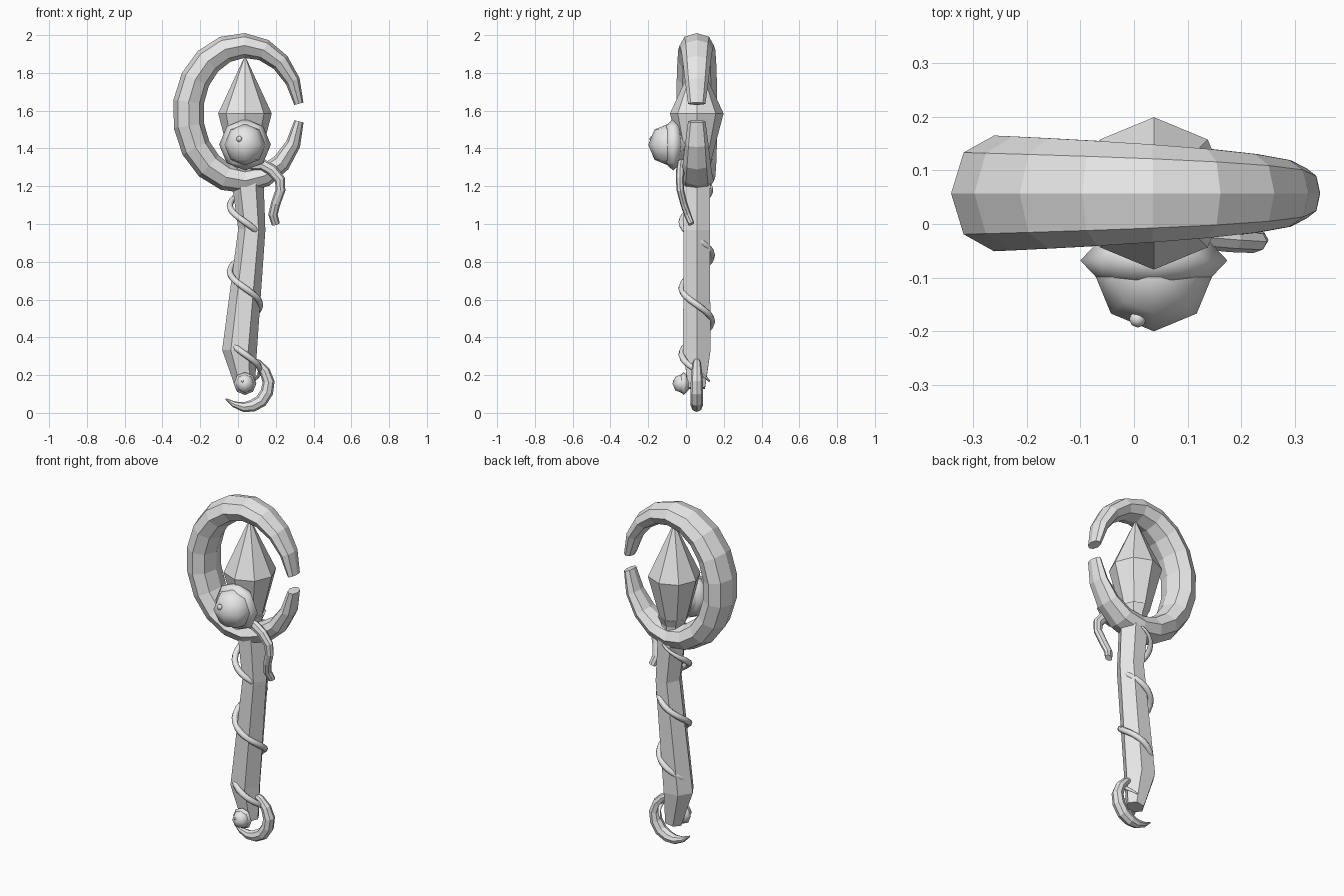
import bpy, bmesh, math
from mathutils import Vector

if "Cube" in bpy.data.objects:
    bpy.data.objects.remove(bpy.data.objects["Cube"])

CX, CY = 0.037, 0.057          # common axis of the piece

grey = bpy.data.materials.new("plain_grey")
grey.diffuse_color = (0.8, 0.8, 0.8, 1)
grey.use_nodes = True
grey.node_tree.nodes["Principled BSDF"].inputs["Base Color"].default_value = grey.diffuse_color


def finish(name, bm, smooth=False):
    bmesh.ops.recalc_face_normals(bm, faces=bm.faces)
    for f in bm.faces:
        f.smooth = smooth
    me = bpy.data.meshes.new(name)
    bm.to_mesh(me)
    bm.free()
    me.materials.append(grey)
    ob = bpy.data.objects.new(name, me)
    bpy.context.collection.objects.link(ob)
    return ob


def sweep(name, path, sides, up=(0, 1, 0), smooth=False):
    """Sweep an elliptical section along path; each entry is (point, r_side, r_up)."""
    bm = bmesh.new()
    up = Vector(up)
    pts = [Vector(p[0]) for p in path]
    rings = []
    for i, (_, ra, rb) in enumerate(path):
        t = (pts[min(i + 1, len(pts) - 1)] - pts[max(i - 1, 0)]).normalized()
        n = t.cross(up).normalized()
        b = n.cross(t)
        rings.append([bm.verts.new(pts[i] + n * ra * math.cos(a) + b * rb * math.sin(a))
                      for a in (2 * math.pi * k / sides for k in range(sides))])
    for r0, r1 in zip(rings, rings[1:]):
        for k in range(sides):
            j = (k + 1) % sides
            bm.faces.new((r0[k], r0[j], r1[j], r1[k]))
    bm.faces.new(rings[0])
    bm.faces.new(rings[-1])
    return finish(name, bm, smooth)


def ball(name, loc, radii, seg=8, rings=4):
    bm = bmesh.new()
    bmesh.ops.create_uvsphere(bm, u_segments=seg, v_segments=rings, radius=1)
    for v in bm.verts:
        v.co = Vector(c * r + o for c, r, o in zip(v.co, radii, loc))
    return finish(name, bm, True)


# open crescent ring: thick on the left, thin at the two tips
N = 17
path = []
for i in range(N + 1):
    u = i / N
    a = math.radians(8 + u * 345)
    w = math.sin(math.pi * u) ** 0.8
    path.append(((0.03 + 0.295 * math.cos(a), CY, 1.587 + 0.358 * math.sin(a)),
                 0.025 + 0.056 * w, 0.046 + 0.062 * w))
sweep("crescent_ring", path, 8)

# pointed crystal inside the ring
sweep("crystal", [((CX, CY, z), r, r) for z, r in
                  ((1.33, 0.075), (1.585, 0.142), (1.885, 0.003))], 8)
sweep("crystal_cup", [((CX + 0.005, CY, z), r, r) for z, r in
                      ((1.24, 0.06), (1.30, 0.065), (1.345, 0.085))], 8)

# bent six-sided handle
sweep("handle", [((x, CY, z), r, q) for x, z, r, q in
                 ((0.04, 0.13, 0.05, 0.05), (0.008, 0.33, 0.092, 0.084),
                  (0.073, 0.97, 0.072, 0.08), (0.05, 1.24, 0.085, 0.083))], 6)

# wire spiralling down the handle
turns, steps = 2.95, 60
path = []
for i in range(steps + 1):
    u = i / steps
    z = 1.20 - u * turns * 0.35
    a = -math.pi / 2 + (1.01 - z) / 0.35 * 2 * math.pi
    r = 0.017 * min(1, 0.3 + 8 * u, 0.3 + 8 * (1 - u))
    path.append(((CX + 0.08 * math.cos(a), CY + 0.08 * math.sin(a), z), r, r))
sweep("spiral_wire", path, 8, up=(0, 0, 1), smooth=True)

# curled hook at the foot
sweep("foot_hook", [((x, CY, z), r, r) for x, z, r in
                    ((0.06, 0.285, 0.014), (0.105, 0.262, 0.022), (0.142, 0.22, 0.028),
                     (0.162, 0.165, 0.032), (0.153, 0.11, 0.034), (0.122, 0.062, 0.034),
                     (0.075, 0.037, 0.032), (0.03, 0.031, 0.026), (-0.02, 0.045, 0.016),
                     (-0.064, 0.074, 0.004))], 8)

# loose tendril hanging at the right of the large orb
sweep("tendril", [((x, y, z), r, r * 0.75) for x, y, z, r in
                  ((0.07, -0.01, 1.315, 0.03), (0.13, -0.025, 1.315, 0.03),
                   (0.18, -0.03, 1.285, 0.03), (0.222, -0.033, 1.235, 0.028),
                   (0.225, -0.03, 1.18, 0.026), (0.20, -0.012, 1.11, 0.025),
                   (0.185, 0.008, 1.05, 0.025), (0.20, 0.028, 1.0, 0.022))], 8)

# orbs, each in a flattened setting with a tiny bead on the front
for tag, z, yo, ys, k in (("large", 1.42, -0.087, -0.068, 1.0),
                          ("small", 0.155, -0.022, -0.012, 0.44)):
    ball(tag + "_orb", (CX, yo, z), (0.113 * k,) * 3)
    ball(tag + "_setting", (CX, ys, z), (0.137 * k, 0.06 * k, 0.137 * k))
    ball(tag + "_bead", (CX - 0.03 * k, yo - 0.09 * k, z + 0.03 * k), (0.016 * k,) * 3, 8, 6)
